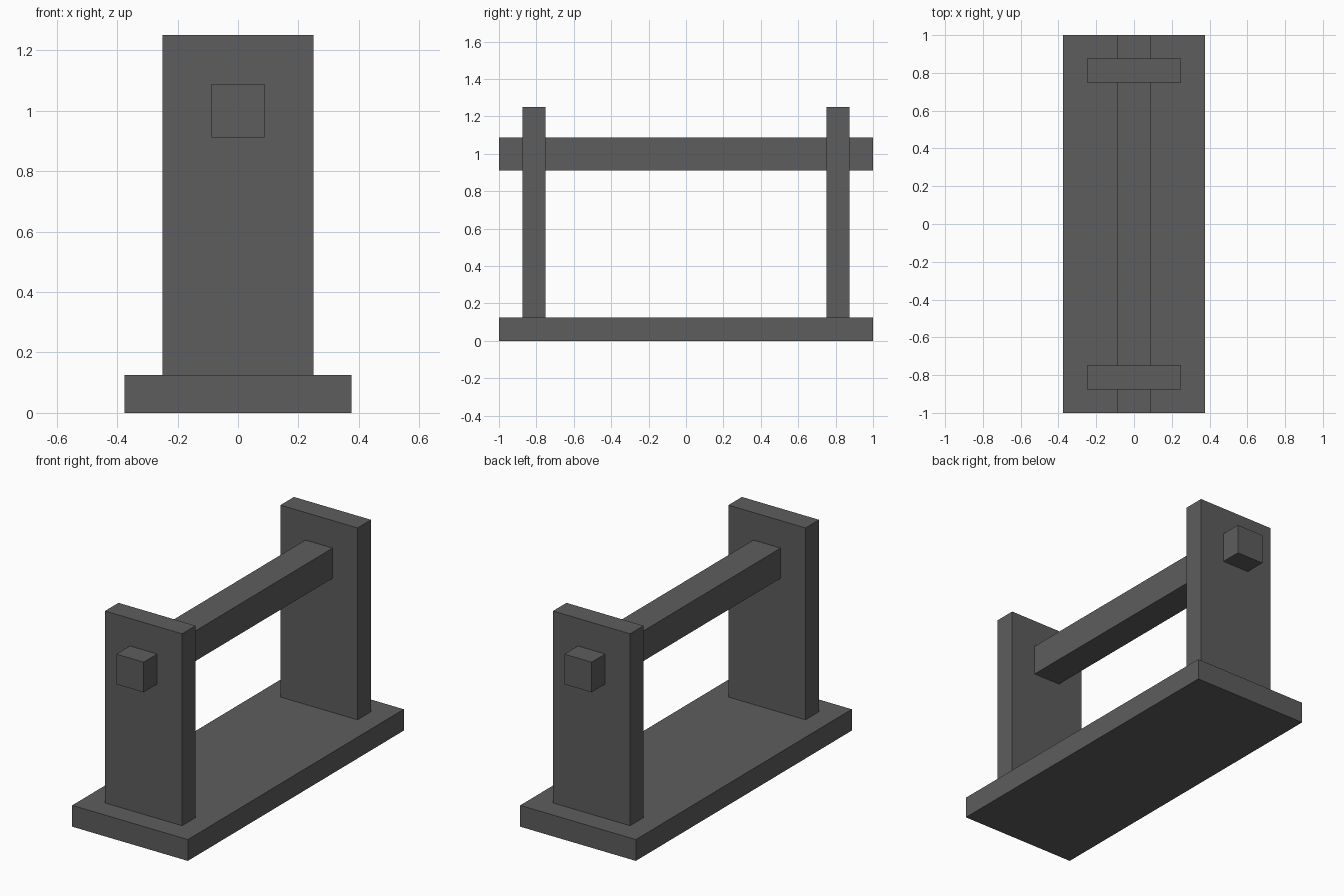
import bpy
import math

default = bpy.data.objects.get("Cube")
if default:
    bpy.data.objects.remove(default, do_unlink=True)

grey = bpy.data.materials.new("dark_grey")
grey.use_nodes = True
colour = (0.11, 0.11, 0.11, 1.0)
grey.diffuse_color = colour
grey.node_tree.nodes["Principled BSDF"].inputs["Base Color"].default_value = colour


def box(name, size, centre):
    bpy.ops.mesh.primitive_cube_add(size=1, location=centre)
    obj = bpy.context.object
    obj.name = name
    obj.scale = size
    bpy.ops.object.transform_apply(location=False, rotation=False, scale=True)
    obj.data.materials.append(grey)
    return obj


# Base plank
thickness = 0.125
box("base", (0.75, 2.0, thickness), (0, 0, thickness / 2))

# Upright boards at both ends
height = 1.125
for name, side in (("front_upright", -1), ("back_upright", 1)):
    box(name, (0.5, thickness, height), (0, side * 0.8125, thickness + height / 2))

# Square crossbar passing through both uprights
bar = 0.125 * math.sqrt(2)
box("crossbar", (bar, 2.0, bar), (0, 0, 1.0))
